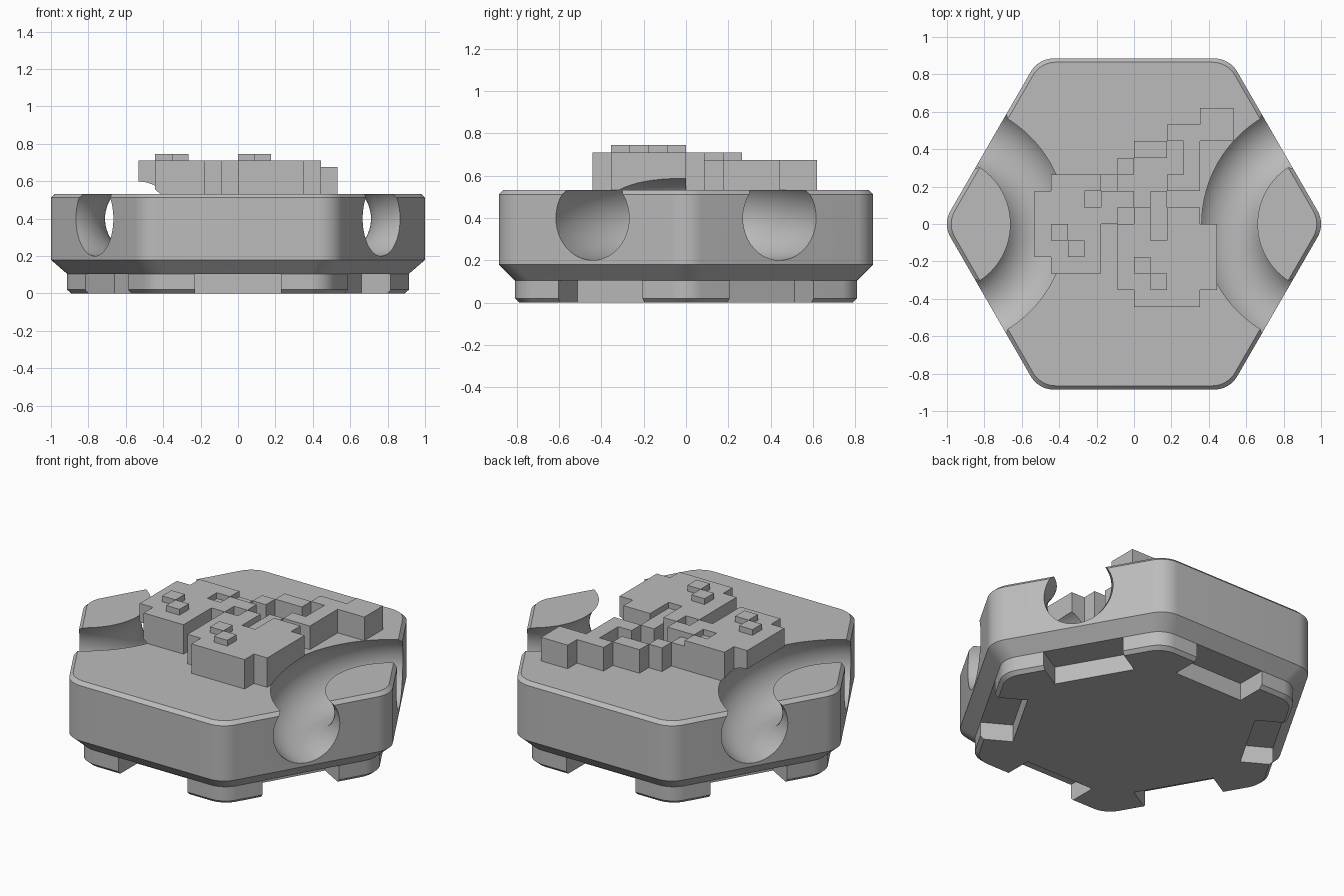
import bpy, bmesh
from math import sin, cos, pi, radians, sqrt

if "Cube" in bpy.data.objects:
    bpy.data.objects.remove(bpy.data.objects["Cube"], do_unlink=True)

APOTHEM = 0.885
CORNER = APOTHEM * 2 / sqrt(3)
DECK = 0.533
PIXEL = 0.0885

grey = bpy.data.materials.new("plain grey")
grey.use_nodes = True
COLOUR = (0.5, 0.5, 0.5, 1)
grey.diffuse_color = COLOUR
grey.node_tree.nodes["Principled BSDF"].inputs["Base Color"].default_value = COLOUR


def finish(bm, name):
    bmesh.ops.remove_doubles(bm, verts=bm.verts, dist=1e-5)
    bmesh.ops.recalc_face_normals(bm, faces=bm.faces)
    mesh = bpy.data.meshes.new(name)
    bm.to_mesh(mesh)
    bm.free()
    mesh.materials.append(grey)
    obj = bpy.data.objects.new(name, mesh)
    bpy.context.collection.objects.link(obj)
    return obj


def select(obj):
    bpy.ops.object.select_all(action="DESELECT")
    obj.select_set(True)
    bpy.context.view_layer.objects.active = obj


def hex_solid(name, levels, radius=0.14, steps=10):
    """Stack rounded hexagons, given as (apothem, height), into a solid."""
    bm = bmesh.new()
    rings = []
    for apothem, z in levels:
        reach = (apothem - radius) * 2 / sqrt(3)
        ring = []
        for corner in range(6):
            mid = corner * pi / 3
            for s in range(steps + 1):
                a = mid - pi / 6 + s / steps * pi / 3
                ring.append(bm.verts.new((reach * cos(mid) + radius * cos(a),
                                          reach * sin(mid) + radius * sin(a), z)))
        rings.append(ring)
    for low, high in zip(rings, rings[1:]):
        for i in range(len(low)):
            j = (i + 1) % len(low)
            bm.faces.new((low[i], low[j], high[j], high[i]))
    bm.faces.new(rings[0][::-1])
    bm.faces.new(rings[-1])
    return finish(bm, name)


def cut(obj, cutters):
    select(obj)
    for cutter in cutters:
        mod = obj.modifiers.new("cut", "BOOLEAN")
        mod.operation = "DIFFERENCE"
        mod.solver = "EXACT"
        mod.object = cutter
        bpy.ops.object.modifier_apply(modifier=mod.name)


# Tile body, and the narrower foot below it
body = hex_solid("tile_body", [(0.81, 0.105), (APOTHEM, 0.18),
                               (APOTHEM, 0.512), (0.865, DECK)])
foot = hex_solid("foot", [(0.79, 0), (0.81, 0.02), (0.81, 0.105)])

# Raised pixel emblem: '-' stem, '#' fruit, 'o' highlight
ROWS = ["..........--",
        "........----",
        "......--.-..",
        ".....-...-..",
        ".###-....--.".replace("--.", "-..").replace("....-..", "...--.."),
        "###-##.-....",
        "#####.##"[:5] + ".#-##..",
        "#o##.##-###",
        "##o#.######",
        ".###.#o####",
        ".....##o###",
        "......####."]
TOP = {"-": 0.675, "#": 0.71, "o": 0.745}
BASE = DECK - 0.005
heights = {(c - 6, 6 - r): TOP[ch] for r, row in enumerate(ROWS)
           for c, ch in enumerate(row) if ch in TOP}
steps_z = [BASE] + sorted(TOP.values())

bm = bmesh.new()


def quad(points):
    bm.faces.new([bm.verts.new((x * PIXEL, y * PIXEL, z)) for x, y, z in points])


for (i, j), top in heights.items():
    square = [(i, j), (i + 1, j), (i + 1, j + 1), (i, j + 1)]
    quad([(x, y, top) for x, y in square])
    quad([(x, y, BASE) for x, y in square[::-1]])
    sides = [(0, -1), (1, 0), (0, 1), (-1, 0)]
    for k, (dx, dy) in enumerate(sides):
        near = heights.get((i + dx, j + dy), BASE)
        a, b = square[k], square[(k + 1) % 4]
        for low, high in zip(steps_z, steps_z[1:]):
            if near <= low and high <= top:
                quad([(*a, low), (*b, low), (*b, high), (*a, high)])
emblem = finish(bm, "pixel_emblem")

# Curved round channels about the two side corners
channels = []
for side in (-1, 1):
    bpy.ops.mesh.primitive_torus_add(location=(side * CORNER, 0, 0.4),
                                     major_radius=CORNER / 2, minor_radius=0.2,
                                     major_segments=96, minor_segments=64)
    channels.append(bpy.context.object)
cut(body, channels)
cut(emblem, channels)

# Rectangular notch in the middle of each foot side
notches = []
for k in range(6):
    a = pi / 6 + k * pi / 3
    bpy.ops.mesh.primitive_cube_add(size=1, location=(0.78 * cos(a), 0.78 * sin(a), 0.05),
                                    rotation=(0, 0, a))
    notch = bpy.context.object
    notch.scale = (0.3, 0.46, 0.3)
    notches.append(notch)
cut(foot, notches)

for helper in channels + notches:
    bpy.data.objects.remove(helper, do_unlink=True)
for part in (body, foot, emblem):
    part.data.materials.clear()
    part.data.materials.append(grey)
    part.data.polygons.foreach_set("material_index", [0] * len(part.data.polygons))
for part in (body, foot):
    select(part)
    bpy.ops.object.shade_smooth_by_angle(angle=radians(30))
